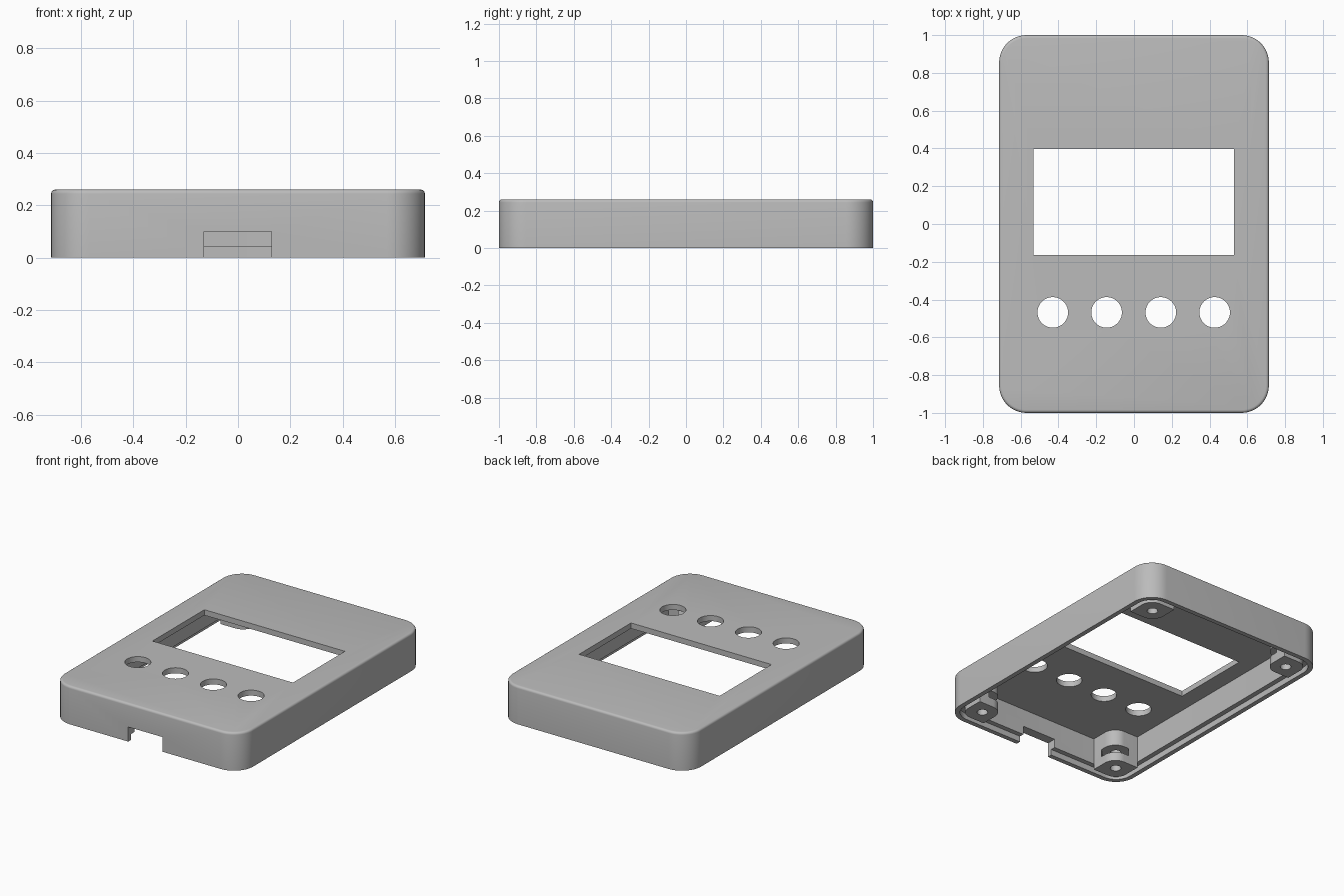
import bpy, bmesh, math
from mathutils import Matrix

if "Cube" in bpy.data.objects:
    bpy.data.objects.remove(bpy.data.objects["Cube"], do_unlink=True)

W, L, H = 0.714, 1.0, 0.26        # half width, half length, height
RADIUS, WALL, LIP = 0.145, 0.065, 0.032
CEILING, LEDGE = 0.222, 0.04

grey = bpy.data.materials.new("grey plastic")
grey.use_nodes = True
colour = (0.5, 0.5, 0.5, 1)
grey.diffuse_color = colour
grey.node_tree.nodes["Principled BSDF"].inputs["Base Color"].default_value = colour


def outline(x0, x1, y0, y1, radii, steps=12):
    """Rectangle outline; radii run ++, -+, --, +-."""
    pts = []
    corners = [(x1, y1, -1, -1), (x0, y1, 1, -1), (x0, y0, 1, 1), (x1, y0, -1, 1)]
    for i, ((x, y, sx, sy), r) in enumerate(zip(corners, radii)):
        if r == 0:
            pts.append((x, y))
            continue
        for k in range(steps + 1):
            a = math.pi / 2 * (i + k / steps)
            pts.append((x + sx * r + r * math.cos(a), y + sy * r + r * math.sin(a)))
    return pts


def loft(name, rings):
    """Solid through stacked outlines given as (points, z)."""
    bm = bmesh.new()
    loops = [[bm.verts.new((x, y, z)) for x, y in pts] for pts, z in rings]
    for a, b in zip(loops, loops[1:]):
        for i in range(len(a)):
            j = (i + 1) % len(a)
            bm.faces.new((a[i], a[j], b[j], b[i]))
    bm.faces.new(loops[0][::-1])
    bm.faces.new(loops[-1])
    bmesh.ops.recalc_face_normals(bm, faces=bm.faces)
    mesh = bpy.data.meshes.new(name)
    bm.to_mesh(mesh)
    bm.free()
    mesh.materials.append(grey)
    obj = bpy.data.objects.new(name, mesh)
    bpy.context.collection.objects.link(obj)
    return obj


def case_ring(inset):
    return outline(-W + inset, W - inset, -L + inset, L - inset, [RADIUS - inset] * 4)


def prism(name, pts, z0, z1):
    return loft(name, [(pts, z0), (pts, z1)])


def box(x0, x1, y0, y1, z0, z1):
    return prism("cutter", outline(x0, x1, y0, y1, [0] * 4), z0, z1)


def cylinder(x, y, r, z0, z1):
    return prism("cutter", [(x + r * math.cos(a * math.tau / 40), y + r * math.sin(a * math.tau / 40))
                            for a in range(40)], z0, z1)


def cut(obj, cutters):
    bpy.context.view_layer.objects.active = obj
    for c in cutters:
        c.hide_render = True
        mod = obj.modifiers.new("cut", "BOOLEAN")
        mod.operation, mod.solver, mod.object = "DIFFERENCE", "EXACT", c
        bpy.ops.object.modifier_apply(modifier=mod.name)
        bpy.data.objects.remove(c, do_unlink=True)


def smooth(obj):
    bpy.ops.object.select_all(action="DESELECT")
    obj.select_set(True)
    bpy.context.view_layer.objects.active = obj
    bpy.ops.object.shade_smooth_by_angle(angle=math.radians(30))


# Outer shell with a softly rounded top edge
soft = 0.016
rings = [(case_ring(0), 0)]
for k in range(5):
    a = k / 4 * math.pi / 2
    rings.append((case_ring(soft * (1 - math.cos(a))), H - soft + soft * math.sin(a)))
shell = loft("case_shell", rings)

# Cavity, stepped rim, screen window, cable notch and button holes
cut(shell, [
    prism("cutter", case_ring(WALL), -0.1, CEILING),
    prism("cutter", case_ring(LIP), -0.1, LEDGE),
    box(-0.533, 0.53, -0.163, 0.398, 0.1, 0.4),
    box(-0.13, 0.128, -1.1, -0.9, -0.1, 0.1),
] + [cylinder(x, -0.468, 0.081, 0.1, 0.4) for x in (-0.43, -0.145, 0.142, 0.427)])
smooth(shell)

# Corner screw posts, each with a screw hole and a nut slot opening inward
for side, sx in (("left", 1), ("right", -1)):
    for end, sy in (("back", 1), ("front", -1)):
        near, far = WALL - 0.001, WALL + 0.195
        pts = outline(W - far, W - near, L - far, L - near, [RADIUS - WALL, 0, 0.085, 0])
        post = prism(f"{end}_{side}_screw_post", [(x * sx, y * sy) for x, y in pts], 0, CEILING + 0.005)
        cx, cy = sx * (W - 0.165), sy * (L - 0.165)
        slot = box(-0.07, 0.25, -0.085, 0.085, 0.06, 0.112)
        slot.data.transform(Matrix.Translation((cx, cy, 0))
                            @ Matrix.Rotation(math.atan2(-sy, -sx), 4, "Z"))
        cut(post, [cylinder(cx, cy, 0.034, -0.1, 0.19), slot])
        smooth(post)
